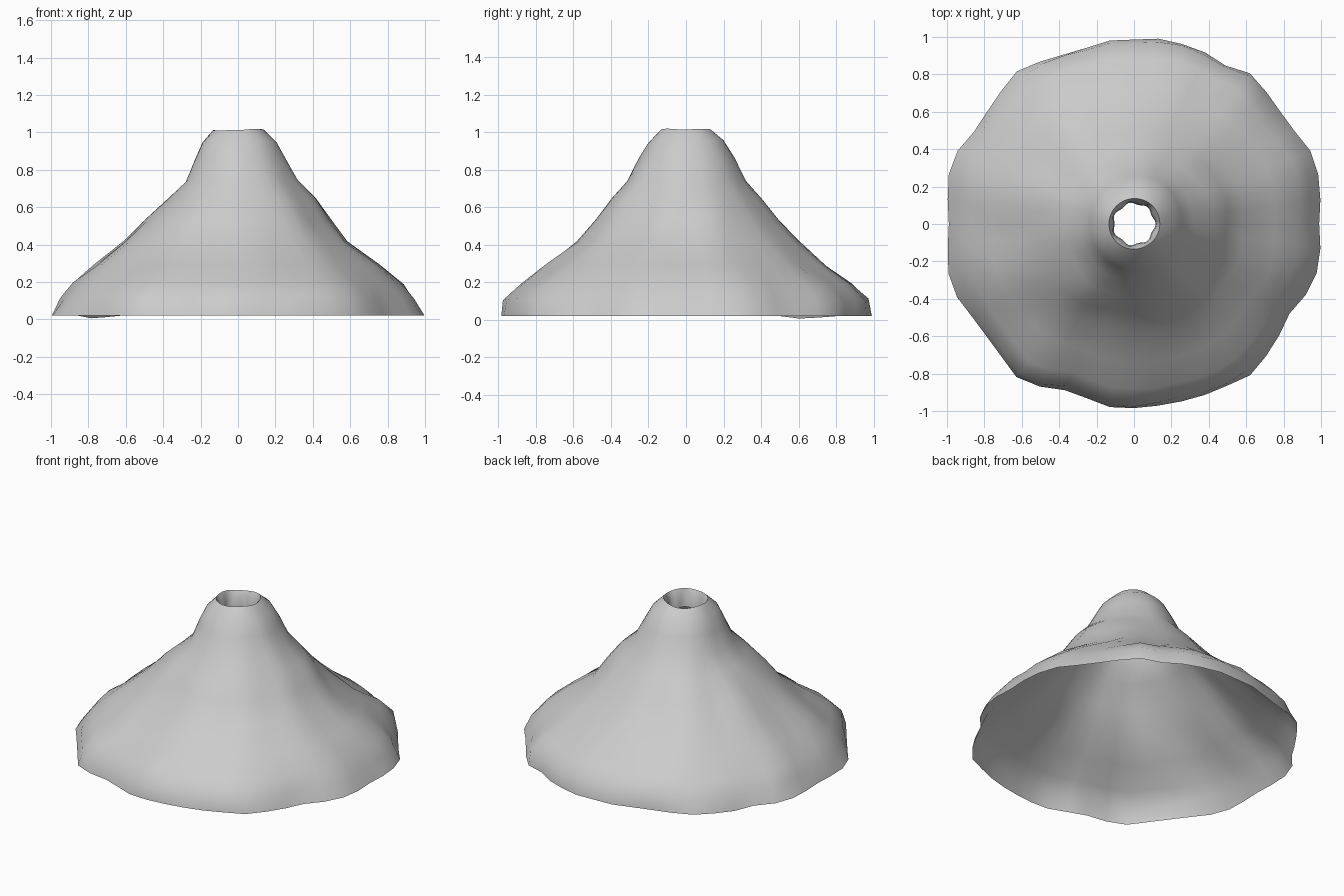
import bpy
import bmesh
import math
from mathutils import Vector, noise

default = bpy.data.objects.get("Cube")
if default:
    bpy.data.objects.remove(default, do_unlink=True)

SEGMENTS = 48

# Uneven footprint of the mountain, counter-clockwise from the left side
FOOTPRINT = [
    (.99, 0), (1, .2), (.96, .37), (.84, .52), (.64, .8), (.5, .84), (.36, .93),
    (.2, .98), (.07, 1), (-.03, .98), (-.1, .99), (-.26, .94), (-.53, .86),
    (-.64, .81), (-.76, .64), (-.85, .5), (-.97, .36), (-1, .22), (-.99, 0),
    (-1, -.23), (-.97, -.36), (-.84, -.53), (-.62, -.83), (-.5, -.87),
    (-.36, -.89), (-.1, -.99), (.08, -.98), (.3, -.94), (.42, -.9),
    (.64, -.8), (.76, -.63), (.85, -.44), (.94, -.36), (1, -.2)]

# Slope rings: height, then radius toward left, back, right and front
SLOPE = [
    (.11, .94, .98, .94, .98),
    (.19, .88, .89, .88, .89),
    (.29, .75, .76, .76, .74),
    (.42, .59, .60, .61, .58),
    (.53, .49, .50, .50, .48),
    (.65, .41, .40, .36, .39),
    (.74, .32, .32, .28, .31),
    (.86, .26, .26, .23, .25),
    (.95, .21, .20, .19, .20),
    (1.01, .14, .135, .135, .135)]

# Inner lip of the crater: height and radius
CRATER = [(.97, .115), (.9, .11)]


def footprint_radius(angle):
    """Distance from the centre to the footprint edge in one direction."""
    ray = Vector((math.cos(angle), math.sin(angle)))
    for i, start in enumerate(FOOTPRINT):
        a, b = Vector(start), Vector(FOOTPRINT[(i + 1) % len(FOOTPRINT)])
        edge = b - a
        side = ray.cross(edge)
        along = a.cross(ray) / side if abs(side) > 1e-9 else -1
        distance = a.cross(edge) / side if abs(side) > 1e-9 else -1
        if -1e-6 <= along <= 1 + 1e-6 and distance > 0:
            return distance
    return 1.0


def slope_radius(radii, angle):
    """Ease between the radii of the four main directions."""
    quarter = angle / (math.pi / 2)
    i = int(quarter) % 4
    t = (1 - math.cos((quarter % 1) * math.pi)) / 2
    return radii[i] * (1 - t) + radii[(i + 1) % 4] * t


def add_ring(bm, points):
    return [bm.verts.new(p) for p in points]


def bridge(bm, lower, upper):
    for i in range(len(lower)):
        j = (i + 1) % len(lower)
        bm.faces.new((lower[i], lower[j], upper[j], upper[i]))


def polar(radius, angle, z):
    return Vector((radius * math.cos(angle), radius * math.sin(angle), z))


bm = bmesh.new()
angles = [i * math.tau / SEGMENTS for i in range(SEGMENTS)]

# Foot of the mountain, with one small dip reaching the ground
dip = Vector((-.76, .64, .02))
foot = []
for angle in angles:
    p = polar(footprint_radius(angle), angle, .02)
    p.z -= .02 * max(0, 1 - (p - dip).length / .15)
    foot.append(p)
rings = [add_ring(bm, foot)]

# Weathered slopes: the footprint's unevenness fades out toward the top
for z, *radii in SLOPE:
    points = []
    for angle in angles:
        r = slope_radius(radii, angle)
        r *= 1 + (footprint_radius(angle) - .99) * max(0, 1 - z)
        p = polar(r, angle, z)
        rough = noise.noise(p * 4)
        r += rough * .03 * min(1, r * 1.5)
        points.append(polar(r, angle, z + noise.noise(p * 6 + Vector((5, 2, 1))) * .015))
    rings.append(add_ring(bm, points))

# Crater lip folding inward
for z, r in CRATER:
    rings.append(add_ring(bm, [
        polar(r + .006 * math.cos(angle * 7), angle, z) for angle in angles]))

for lower, upper in zip(rings, rings[1:]):
    bridge(bm, lower, upper)

mesh = bpy.data.meshes.new("volcano_cone")
bm.to_mesh(mesh)
bm.free()
cone = bpy.data.objects.new("volcano_cone", mesh)
bpy.context.collection.objects.link(cone)

# Plain grey rock
GREY = (.6, .6, .6, 1)
rock = bpy.data.materials.new("grey_rock")
rock.use_nodes = True
rock.diffuse_color = GREY
rock.node_tree.nodes["Principled BSDF"].inputs["Base Color"].default_value = GREY
mesh.materials.append(rock)

bpy.context.view_layer.objects.active = cone
cone.select_set(True)
bpy.ops.object.shade_smooth_by_angle(angle=math.radians(60))
